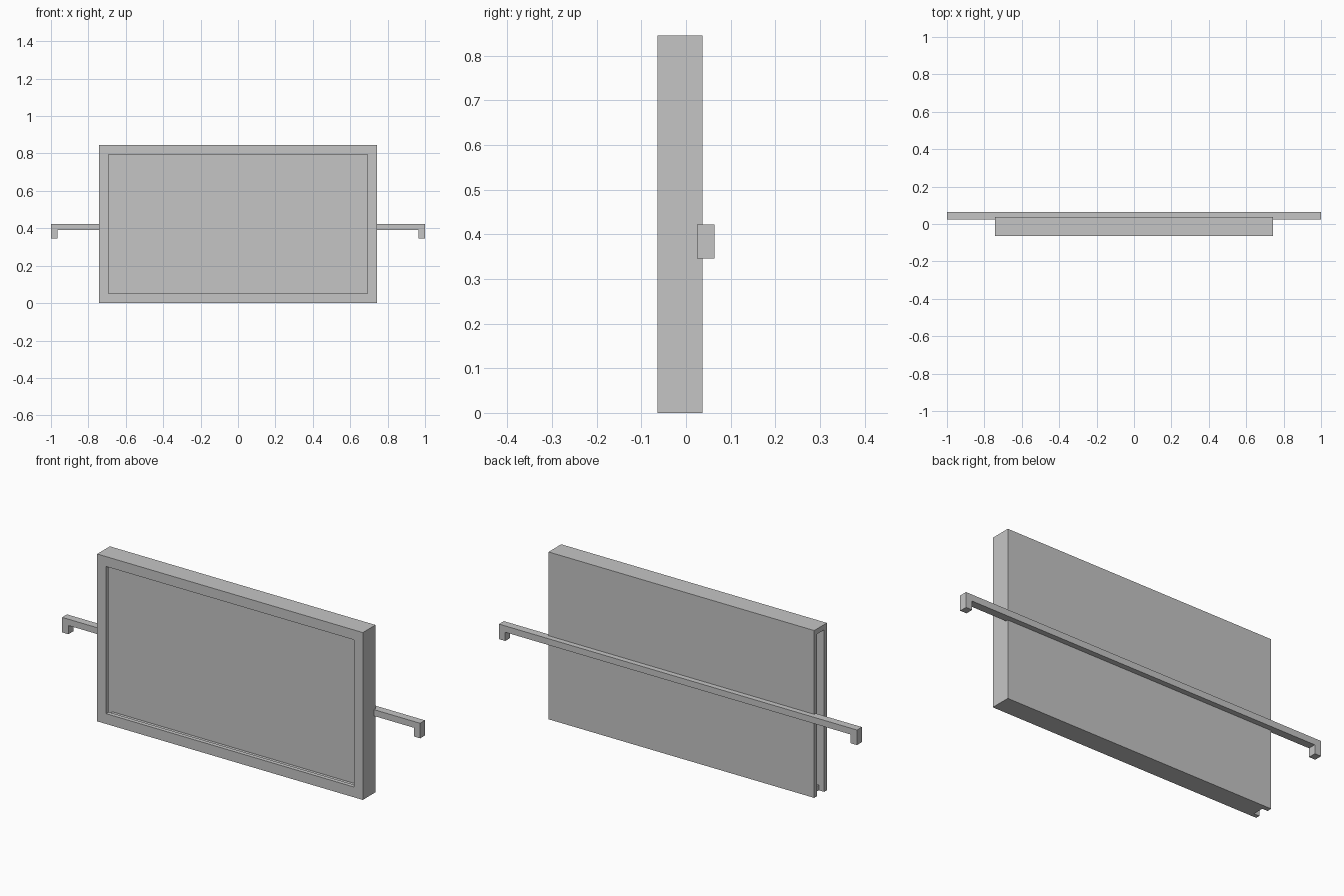
import bpy
import bmesh

default = bpy.data.objects.get("Cube")
if default:
    bpy.data.objects.remove(default, do_unlink=True)

grey = bpy.data.materials.new("plain grey")
grey.use_nodes = True
colour = (0.56, 0.56, 0.56, 1)
grey.diffuse_color = colour
grey.node_tree.nodes["Principled BSDF"].inputs["Base Color"].default_value = colour


def new_object(name, bm):
    bmesh.ops.recalc_face_normals(bm, faces=bm.faces[:])
    mesh = bpy.data.meshes.new(name)
    bm.to_mesh(mesh)
    bm.free()
    mesh.materials.append(grey)
    obj = bpy.data.objects.new(name, mesh)
    bpy.context.collection.objects.link(obj)
    return obj


def box(name, low, high):
    bm = bmesh.new()
    bmesh.ops.create_cube(bm, size=1)
    for v in bm.verts:
        v.co = [a if c < 0 else b for c, a, b in zip(v.co, low, high)]
    return new_object(name, bm)


def cut(target, cutter):
    cutter.hide_render = True
    mod = target.modifiers.new("cut", "BOOLEAN")
    mod.operation = "DIFFERENCE"
    mod.solver = "EXACT"
    mod.object = cutter
    bpy.context.view_layer.objects.active = target
    bpy.ops.object.modifier_apply(modifier=mod.name)
    bpy.data.objects.remove(cutter, do_unlink=True)


# Hollow display case, its cavity open at one end
half, front, back, top, wall = 0.742, -0.064, 0.037, 0.845, 0.027
inner, rear = front + 0.021, 0.013
case = box("display_case", (-half, front, 0), (half, back, top))
cut(case, box("cavity_cutter", (-half - 0.1, inner, wall), (half - wall, rear, top - wall)))

# Framed window through the front wall into the cavity
cut(case, box("window_cutter", (-0.692, front - 0.1, 0.052), (0.692, inner + 0.02, 0.795)))

# Notch through the floor at the open end
cut(case, box("notch_cutter", (-half - 0.1, inner, -0.1), (-half + 0.03, rear, wall + 0.1)))

# Mounting bar with down-turned ends, extruded from its front profile
side = [(0.965, 0.39), (0.965, 0.346), (1, 0.346), (1, 0.422)]
profile = side + [(-x, z) for x, z in reversed(side)]
bm = bmesh.new()
face = bm.faces.new([bm.verts.new((x, 0.025, z)) for x, z in profile])
result = bmesh.ops.extrude_face_region(bm, geom=[face])
moved = [g for g in result["geom"] if isinstance(g, bmesh.types.BMVert)]
bmesh.ops.translate(bm, verts=moved, vec=(0, 0.039, 0))
new_object("mounting_bar", bm)
